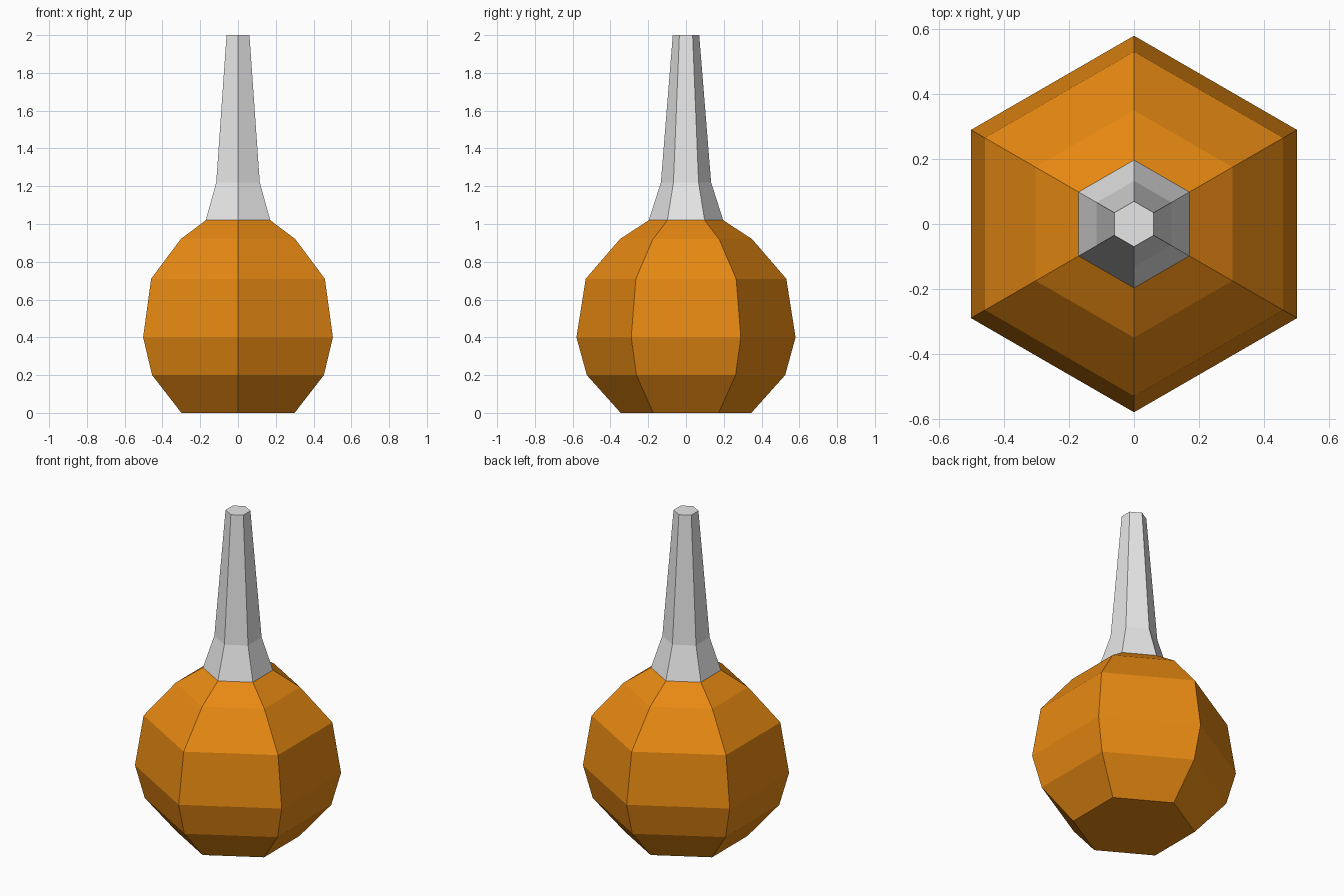
import bpy, bmesh, math

if "Cube" in bpy.data.objects:
    bpy.data.objects.remove(bpy.data.objects["Cube"])

SIDES = 6


def material(name, rgb):
    m = bpy.data.materials.new(name)
    m.diffuse_color = (*rgb, 1.0)
    m.use_nodes = True
    m.node_tree.nodes["Principled BSDF"].inputs["Base Color"].default_value = m.diffuse_color
    return m


def hex_lathe(name, profile, mat, cap_bottom=False, cap_top=False):
    """Stack six-sided rings of (corner radius, height) and bridge them."""
    bm = bmesh.new()
    rings = []
    for r, z in profile:
        angles = [math.pi / 2 + 2 * math.pi * i / SIDES for i in range(SIDES)]
        rings.append([bm.verts.new((r * math.cos(a), r * math.sin(a), z)) for a in angles])
    for low, high in zip(rings, rings[1:]):
        for i in range(SIDES):
            j = (i + 1) % SIDES
            bm.faces.new((low[i], low[j], high[j], high[i]))
    if cap_bottom:
        bm.faces.new(rings[0][::-1])
    if cap_top:
        bm.faces.new(rings[-1])
    mesh = bpy.data.meshes.new(name)
    bm.to_mesh(mesh)
    bm.free()
    mesh.materials.append(mat)
    obj = bpy.data.objects.new(name, mesh)
    bpy.context.collection.objects.link(obj)
    return obj


orange = material("orange", (0.8, 0.25, 0.006))
grey = material("light grey", (0.8, 0.8, 0.8))

# Rounded bulb, closed underneath
hex_lathe("bulb", [(0.346, 0.0), (0.525, 0.2), (0.58, 0.4), (0.531, 0.71),
                   (0.35, 0.92), (0.197, 1.02)], orange, cap_bottom=True)

# Flared, tapering neck with a flat tip
hex_lathe("neck", [(0.197, 1.02), (0.133, 1.22), (0.07, 2.0)], grey, cap_top=True)
